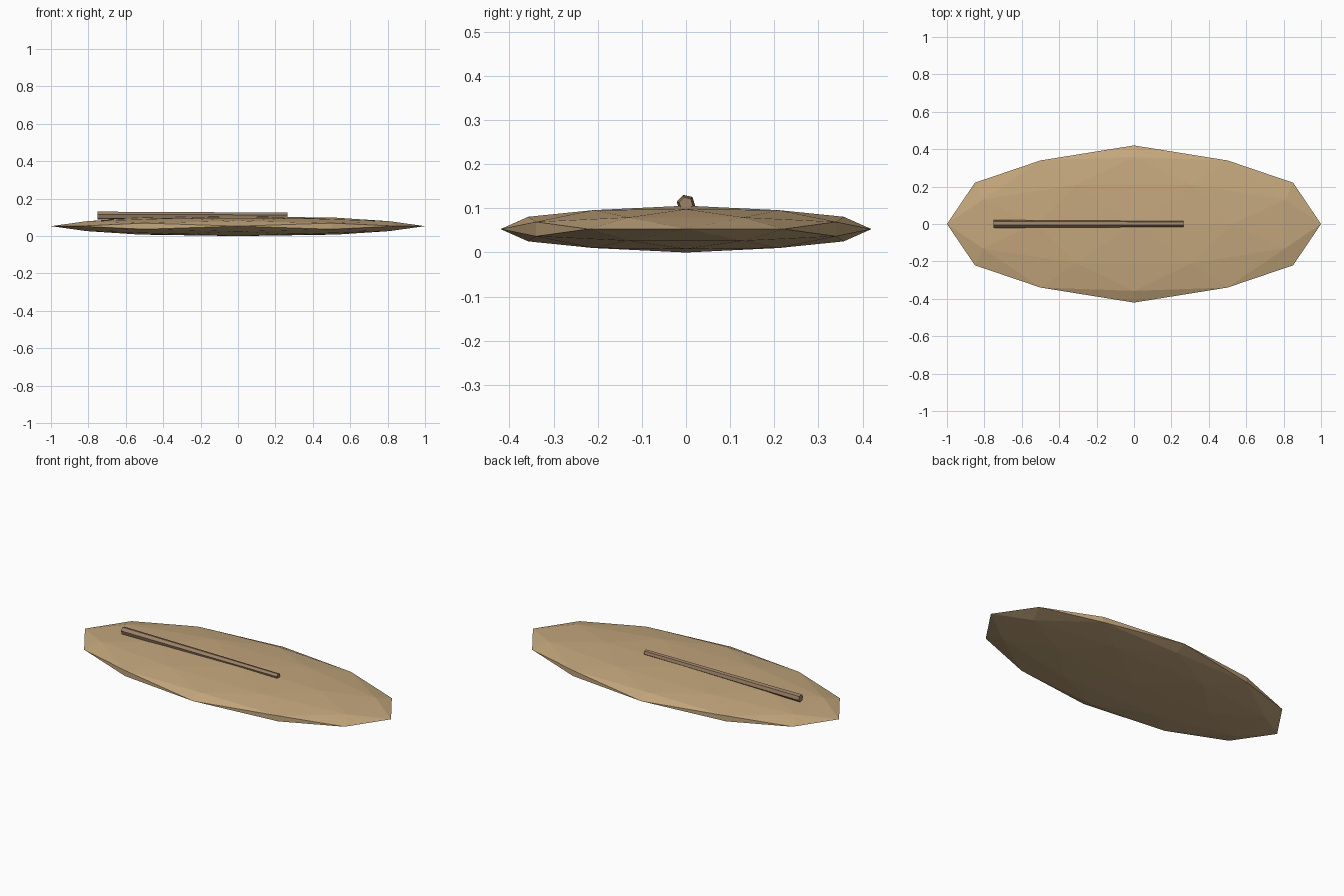
import bpy, bmesh, math
from itertools import combinations
from mathutils import Vector

if "Cube" in bpy.data.objects:
    bpy.data.objects.remove(bpy.data.objects["Cube"])


def material(name, colour):
    mat = bpy.data.materials.new(name)
    mat.diffuse_color = (*colour, 1)
    mat.use_nodes = True
    mat.node_tree.nodes["Principled BSDF"].inputs["Base Color"].default_value = mat.diffuse_color
    return mat


def convex_part(name, points, mat):
    """Flat-shaded object wrapped around a set of points."""
    bm = bmesh.new()
    for p in points:
        bm.verts.new(p)
    bmesh.ops.convex_hull(bm, input=bm.verts[:])
    bmesh.ops.dissolve_limit(bm, angle_limit=0.0005, verts=bm.verts[:], edges=bm.edges[:])
    bmesh.ops.recalc_face_normals(bm, faces=bm.faces[:])
    mesh = bpy.data.meshes.new(name)
    bm.to_mesh(mesh)
    bm.free()
    mesh.materials.append(mat)
    obj = bpy.data.objects.new(name, mesh)
    bpy.context.collection.objects.link(obj)
    return obj


tan = material("tan", (0.552, 0.386, 0.205))
brown = material("brown", (0.34, 0.225, 0.135))

# Blade: icosahedron, subdivided once, squashed to a leaf shape
phi = (1 + math.sqrt(5)) / 2
corners = []
for s in (-1, 1):
    for t in (-1, 1):
        corners += [Vector(c).normalized() for c in
                    ((s * phi, t, 0), (0, s * phi, t), (s, 0, t * phi))]
mids = [(a + b).normalized() for a, b in combinations(corners, 2) if (a - b).length < 1.1]
blade = convex_part("leaf_blade", corners + mids, tan)
blade.scale = (1, 0.42, 0.053)
blade.location.z = 0.053

# Midrib: tapered six-sided rod lying along the top
rib = []
for x, r in ((-0.75, 0.0215), (0.265, 0.016)):
    for i in range(6):
        a = math.radians(47 + 60 * i)
        rib.append(Vector((x, r * math.cos(a), 0.11 + r * math.sin(a))))
convex_part("midrib", rib, brown)
